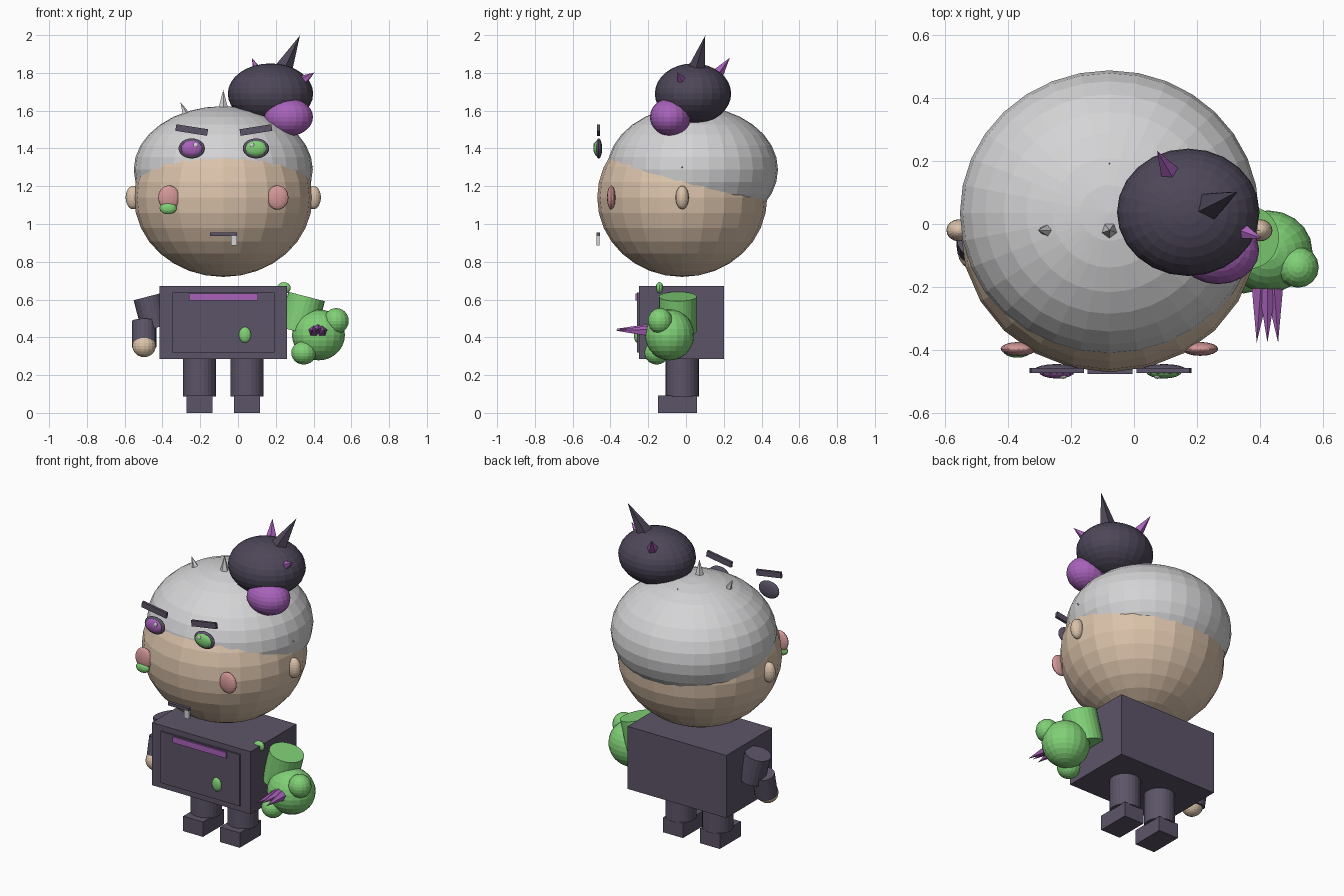
import bpy
from math import radians
from mathutils import Vector


def srgb(r, g, b):
    def lin(c):
        c /= 255
        return c / 12.92 if c <= 0.04045 else ((c + 0.055) / 1.055) ** 2.4
    return (lin(r), lin(g), lin(b), 1)


def material(name, *rgb):
    m = bpy.data.materials.new(name)
    m.diffuse_color = srgb(*rgb)
    return m


CLOTH = material("dark_cloth", 92, 84, 104)
HAIR = material("dark_hair", 77, 70, 88)
GREY = material("light_grey", 212, 212, 214)
SKIN = material("skin", 218, 194, 170)
PINK = material("pink", 212, 152, 152)
GREEN = material("green", 128, 208, 118)
PURPLE = material("purple", 168, 98, 186)

CX = -0.078  # middle of head and body


def finish(name, mat):
    ob = bpy.context.object
    ob.name = name
    ob.data.materials.append(mat)
    return ob


def ball(name, mat, loc, radii, seg=16, rings=12, rot=(0, 0, 0)):
    bpy.ops.mesh.primitive_uv_sphere_add(segments=seg, ring_count=rings, radius=1, location=loc, rotation=rot)
    bpy.context.object.scale = radii
    return finish(name, mat)


def box(name, mat, lo, hi, tilt=0):
    lo, hi = Vector(lo), Vector(hi)
    bpy.ops.mesh.primitive_cube_add(size=1, location=(lo + hi) / 2, rotation=(0, tilt, 0))
    bpy.context.object.scale = hi - lo
    return finish(name, mat)


def cone(name, mat, a, b, r1, r2=0.0, sides=5):
    """Cone or cylinder running from point a to point b."""
    a, b = Vector(a), Vector(b)
    d = b - a
    bpy.ops.mesh.primitive_cone_add(vertices=sides, radius1=r1, radius2=r2, depth=d.length, location=(a + b) / 2)
    ob = bpy.context.object
    ob.rotation_euler = d.to_track_quat('Z', 'Y').to_euler()
    return finish(name, mat)


# Head, cap and ears
ball("head", SKIN, (CX, -0.02, 1.14), (0.472, 0.45, 0.42), 24, 16)
ball("cap", GREY, (CX, 0.035, 1.288), (0.474, 0.452, 0.336), 32, 16)
for s, side in ((-1, "left"), (1, "right")):
    ball(side + "_ear", SKIN, (CX + s * 0.477, -0.02, 1.14), (0.04, 0.035, 0.062))

# Cap spikes
cone("cap_spike_middle", GREY, (CX, -0.02, 1.60), (CX, -0.02, 1.71), 0.03)
cone("cap_spike_left", GREY, (-0.267, -0.02, 1.56), (-0.305, -0.02, 1.645), 0.027)
cone("cap_spike_back", GREY, (CX, 0.17, 1.52), (CX, 0.194, 1.613), 0.02)
cone("cap_spike_right", GREY, (0.33, -0.02, 1.28), (0.402, -0.02, 1.305), 0.02)

# Hair bun with its ball and spikes
ball("bun", HAIR, (0.172, 0.037, 1.69), (0.226, 0.202, 0.16), 24, 16)
ball("bun_ball", PURPLE, (0.267, -0.083, 1.566), (0.13, 0.108, 0.1), 20, 14)
cone("bun_spike_large", HAIR, (0.225, 0.05, 1.79), (0.328, 0.102, 1.998), 0.058)
cone("bun_spike_back", PURPLE, (0.115, 0.16, 1.785), (0.073, 0.232, 1.88), 0.036)
cone("bun_spike_side", PURPLE, (0.335, -0.02, 1.755), (0.405, -0.045, 1.802), 0.032)

# Eyes and eyebrows, floating in front of the face
for s, side, iris in ((-1, "left", PURPLE), (1, "right", GREEN)):
    x = -0.075 + s * 0.17
    ball(side + "_eye_rim", CLOTH, (x, -0.462, 1.40), (0.07, 0.018, 0.053))
    ball(side + "_iris", iris, (x, -0.468, 1.40), (0.057, 0.022, 0.042))
    ball(side + "_eye_glint", GREY, (x - s * 0.02, -0.483, 1.417), (0.013, 0.008, 0.013), 10, 8)
    box(side + "_eyebrow", CLOTH, (x - 0.085, -0.472, 1.48), (x + 0.085, -0.456, 1.515), -s * radians(9))
    ball(side + "_cheek", PINK, (CX + s * 0.288, -0.396, 1.14), (0.057, 0.022, 0.064))
ball("cheek_spot", GREEN, (-0.37, -0.402, 1.083), (0.045, 0.022, 0.031))

# Mouth and tooth
box("mouth", CLOTH, (-0.148, -0.475, 0.936), (-0.005, -0.455, 0.954))
box("tooth", GREY, (-0.038, -0.474, 0.887), (-0.005, -0.459, 0.94))

# Body with front panel
box("body", CLOTH, (CX - 0.338, -0.248, 0.284), (CX + 0.338, 0.2, 0.671))
box("front_panel", CLOTH, (CX - 0.27, -0.259, 0.32), (CX + 0.27, -0.24, 0.638))
box("chest_stripe", PURPLE, (-0.26, -0.268, 0.596), (0.106, -0.25, 0.632))
ball("button", GREEN, (0.037, -0.258, 0.413), (0.032, 0.018, 0.042))
ball("shoulder_blob", GREEN, (0.243, -0.14, 0.661), (0.036, 0.02, 0.031))

# Legs and feet
for s, side in ((-1, "left"), (1, "right")):
    x = CX + s * 0.126
    cone(side + "_leg", CLOTH, (x, -0.02, 0.088), (x, -0.02, 0.3), 0.088, 0.088, 24)
    box(side + "_foot", CLOTH, (x - 0.068, -0.148, 0), (x + 0.068, 0.058, 0.092))

# Left arm
cone("left_upper_arm", CLOTH, (-0.437, -0.02, 0.45), (-0.48, -0.02, 0.615), 0.075, 0.075, 20)
cone("left_forearm", CLOTH, (-0.497, -0.075, 0.35), (-0.497, -0.045, 0.485), 0.065, 0.065, 20)
ball("left_hand", SKIN, (-0.497, -0.087, 0.355), (0.062, 0.062, 0.06))

# Swollen right arm with lumps and claws
cone("right_upper_arm", GREEN, (0.315, -0.043, 0.43), (0.363, -0.043, 0.616), 0.1, 0.1, 24)
ball("right_fist", GREEN, (0.426, -0.087, 0.413), (0.14, 0.13, 0.135), 20, 14)
ball("fist_lump_upper", GREEN, (0.52, -0.137, 0.487), (0.066, 0.065, 0.068))
ball("fist_lump_lower", GREEN, (0.348, -0.155, 0.318), (0.066, 0.065, 0.062))
for i, (dx, dz) in enumerate(((-0.034, 0.004), (0, 0.012), (0.034, 0.004))):
    cone(f"claw_{i + 1}", PURPLE, (0.423 + dx * 0.6, -0.19, 0.428 + dz), (0.423 + dx, -0.376, 0.432 + dz), 0.032)
